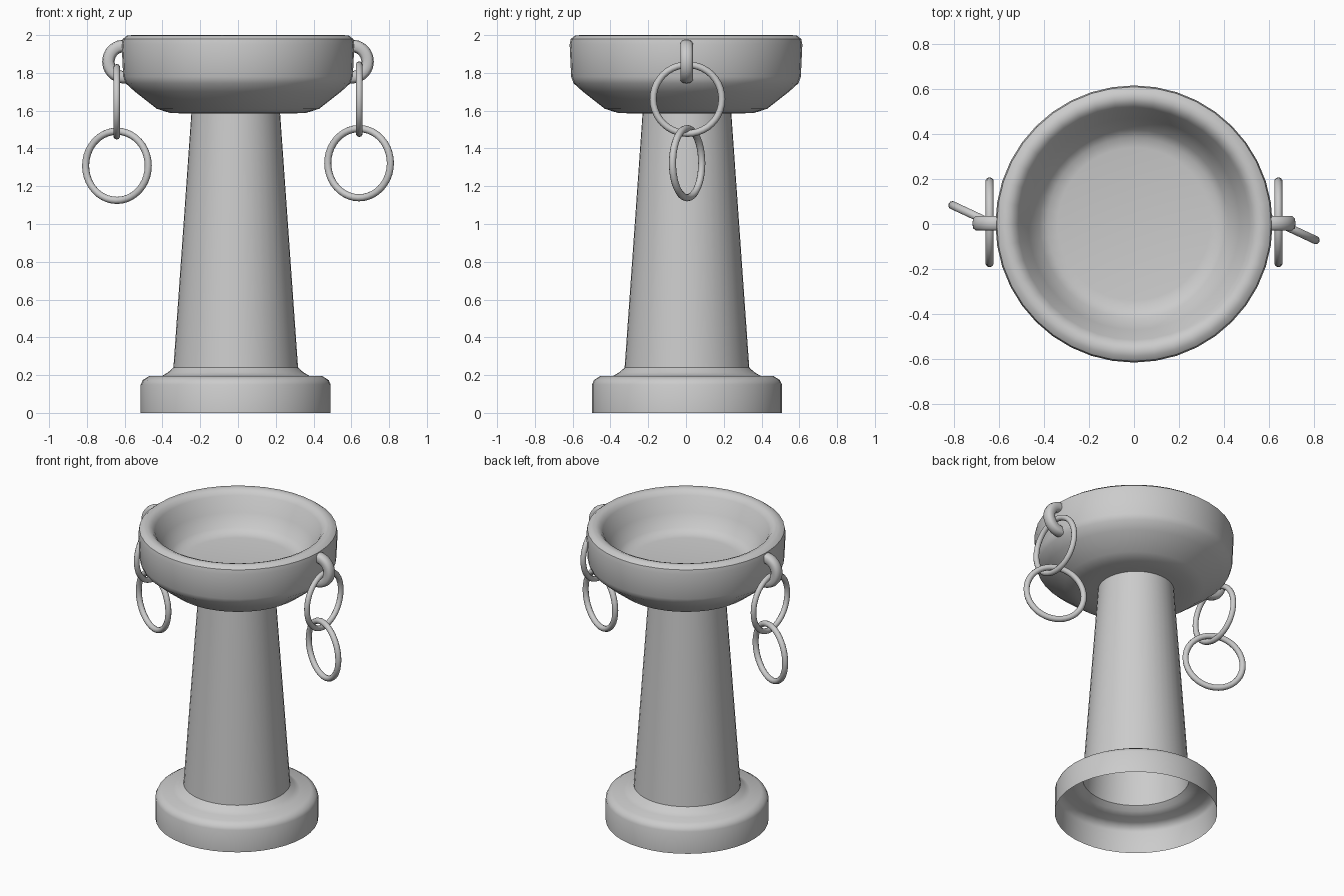
import bpy, math

if "Cube" in bpy.data.objects:
    bpy.data.objects.remove(bpy.data.objects["Cube"])


def lathe(name, profile, centre, segments=40, cap_start=False, cap_end=False):
    """Revolve (radius, z) points around a vertical axis."""
    verts, faces = [], []
    for r, z in profile:
        for i in range(segments):
            a = 2 * math.pi * i / segments
            verts.append((r * math.cos(a), r * math.sin(a), z))
    for j in range(len(profile) - 1):
        for i in range(segments):
            k = (i + 1) % segments
            a, b = j * segments, (j + 1) * segments
            faces.append((a + i, a + k, b + k, b + i))
    if cap_start:
        faces.append(tuple(reversed(range(segments))))
    if cap_end:
        first = (len(profile) - 1) * segments
        faces.append(tuple(range(first, first + segments)))
    mesh = bpy.data.meshes.new(name)
    mesh.from_pydata(verts, [], faces)
    obj = bpy.data.objects.new(name, mesh)
    obj.location = (*centre, 0)
    bpy.context.collection.objects.link(obj)
    smooth(obj)
    return obj


def smooth(obj, angle=40):
    bpy.ops.object.select_all(action='DESELECT')
    obj.select_set(True)
    bpy.context.view_layer.objects.active = obj
    bpy.ops.object.shade_smooth_by_angle(angle=math.radians(angle))


def ring(name, centre, major, minor, turn, sides=10):
    """Upright ring; turn is its heading around z (0 = ring lies in the xz plane)."""
    bpy.ops.mesh.primitive_torus_add(
        major_radius=major, minor_radius=minor, major_segments=40, minor_segments=sides,
        location=centre, rotation=(math.pi / 2, 0, math.radians(turn)))
    obj = bpy.context.object
    obj.name = name
    smooth(obj, 60)
    return obj


# Hollow foot and tapering column, open underneath
lathe("pedestal", [(0.503, 0), (0.503, 0.15), (0.492, 0.174), (0.46, 0.194), (0.39, 0.196),
                   (0.358, 0.215), (0.33, 0.24), (0.234, 1.60)], (-0.012, 0.005))

# Bowl: underside, outer wall, rounded rim, sloping inside, floor
lathe("bowl", [(0.28, 1.585), (0.36, 1.588), (0.43, 1.61), (0.545, 1.70), (0.595, 1.745),
               (0.608, 1.78), (0.616, 1.95), (0.61, 1.98), (0.588, 1.997), (0.56, 2.0),
               (0.535, 1.99), (0.515, 1.965), (0.47, 1.87), (0.42, 1.79), (0.385, 1.765),
               (0.34, 1.757)], (0, 0), cap_start=True, cap_end=True)

# Lugs and two-link chains on both sides
for side, s, dz in (("right", 1, 0.0), ("left", -1, -0.014)):
    lug = ring(side + "_lug", (0.603 * s, 0.003, 1.86), 0.083, 0.033, 0, sides=12)
    # square off the lug's section so its sides are flat
    for v in lug.data.vertices:
        v.co.z = max(-0.033, min(0.033, v.co.z * 1.35))
    ring(side + "_upper_link", (0.642 * s, 0.008, 1.661 + dz), 0.182, 0.018, 90)
    ring(side + "_lower_link", (0.641 * s, 0.006, 1.322 + dz), 0.183, 0.019, -25)
